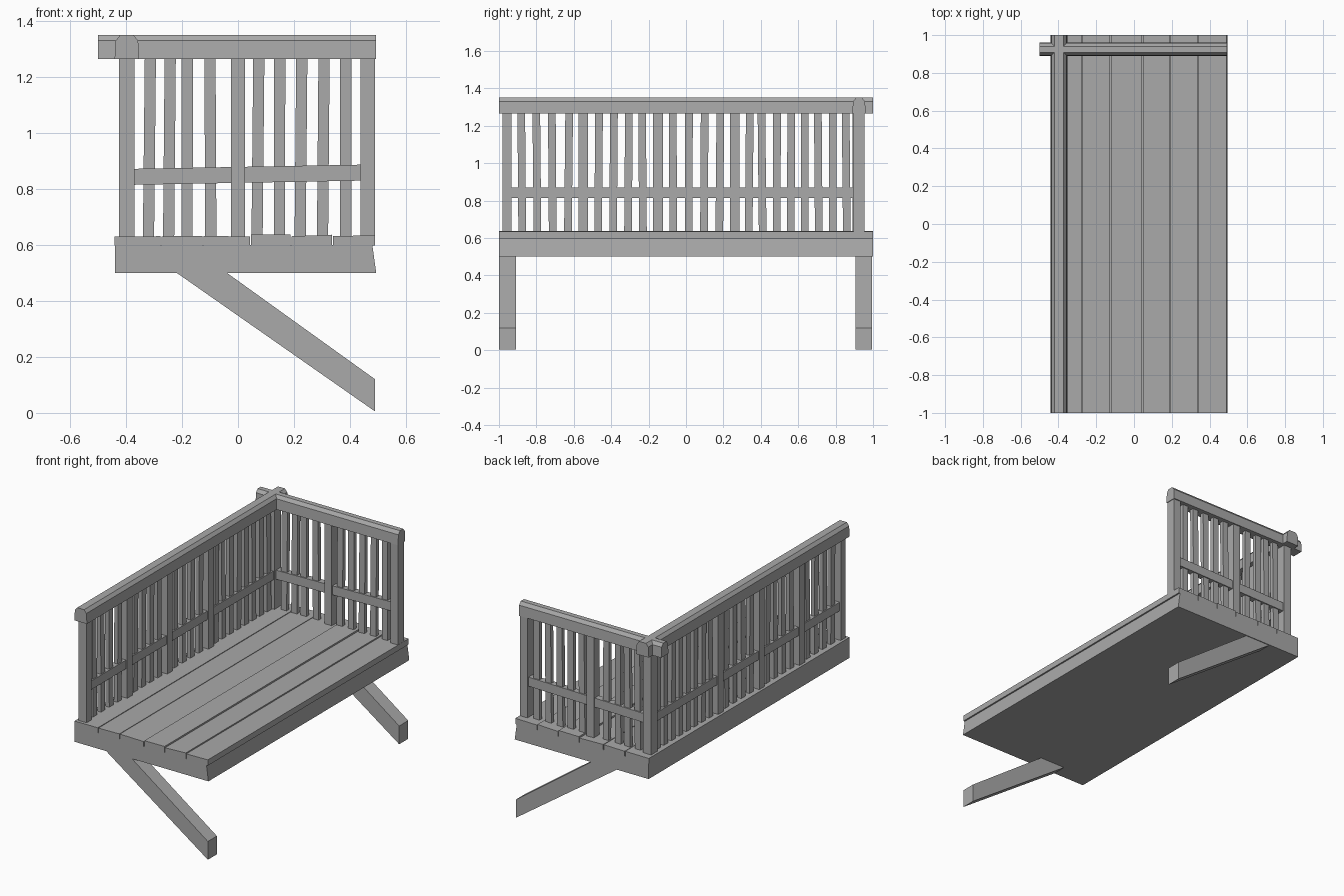
import bpy, bmesh, random
from mathutils import Vector

random.seed(4)
cube = bpy.data.objects.get("Cube")
if cube:
    bpy.data.objects.remove(cube)

grey = bpy.data.materials.new("weathered_grey")
grey.use_nodes = True
grey.diffuse_color = (0.4, 0.4, 0.4, 1)
grey.node_tree.nodes["Principled BSDF"].inputs["Base Color"].default_value = grey.diffuse_color


def prism(name, profile, axis, start, end, shift=(0, 0, 0)):
    """Extrude a profile along x, y or z; shift skews the far end."""
    def place(p, t):
        a, b = p
        return Vector({"x": (t, a, b), "y": (a, t, b), "z": (a, b, t)}[axis])
    bm = bmesh.new()
    near = [bm.verts.new(place(p, start)) for p in profile]
    far = [bm.verts.new(place(p, end) + Vector(shift)) for p in profile]
    bm.faces.new(near)
    bm.faces.new(far[::-1])
    n = len(profile)
    for i in range(n):
        j = (i + 1) % n
        bm.faces.new((near[i], far[i], far[j], near[j]))
    bmesh.ops.recalc_face_normals(bm, faces=bm.faces)
    mesh = bpy.data.meshes.new(name)
    bm.to_mesh(mesh)
    bm.free()
    mesh.materials.append(grey)
    obj = bpy.data.objects.new(name, mesh)
    bpy.context.collection.objects.link(obj)
    return obj


def rect(a, b, c, d):
    return [(a, c), (b, c), (b, d), (a, d)]


def upright(name, x, y, wx, wy, lean=(0, 0)):
    """Vertical timber between the deck and the handrail."""
    prism(name, rect(x - wx / 2, x + wx / 2, y - wy / 2, y + wy / 2),
          "z", 0.615, 1.28, (lean[0], lean[1], 0))


def cap(mid, half):
    """Handrail section with chamfered top corners."""
    side = [(half, 1.265), (half - 0.004, 1.33), (half - 0.02, 1.35)]
    return [(mid + a, z) for a, z in side] + [(mid - a, z) for a, z in side[::-1]]


# Solid platform
prism("platform", [(-0.44, 0.5), (0.494, 0.5), (0.48, 0.6), (-0.44, 0.6)], "y", -1, 1)

# Deck planks, each with slightly uneven height
edges = [-0.443, -0.275, -0.125, 0.045, 0.19, 0.338, 0.492]
for i, (a, b) in enumerate(zip(edges, edges[1:])):
    h1, h2 = (0.633 + random.uniform(-0.004, 0.006) for _ in range(2))
    prism(f"deck_plank_{i + 1}", [(a + 0.002, 0.598), (b - 0.002, 0.598), (b - 0.002, h1), (a + 0.002, h2)],
          "y", -1, 1)

# Slanted braces below the platform
brace = [(0.49, 0.005), (0.49, 0.12), (-0.06, 0.515), (-0.24, 0.515)]
prism("front_brace", brace, "y", -1, -0.91)
prism("back_brace", brace, "y", 0.905, 0.995)

LONG_X, SHORT_Y = -0.397, 0.925

# Handrails crossing at the corner
prism("long_handrail", cap(LONG_X, 0.044), "y", -1, 1)
prism("short_handrail", cap(SHORT_Y, 0.036), "x", -0.5, 0.493)

# Middle rails
prism("long_middle_rail", rect(LONG_X - 0.02, LONG_X + 0.02, 0.815, 0.87), "y", -0.95, 0.9)
prism("short_middle_rail", rect(SHORT_Y - 0.02, SHORT_Y + 0.02, 0.815, 0.872), "x", -0.38, 0.44, (0, 0, 0.015))

# Main posts
upright("corner_post", LONG_X, 0.922, 0.056, 0.064)
upright("long_front_post", LONG_X, -0.957, 0.056, 0.046)
upright("short_end_post", 0.463, SHORT_Y, 0.052, 0.06)
upright("short_middle_post", 0, SHORT_Y, 0.05, 0.056)

# Long side: posts with evenly spaced balusters between them
stops = [-0.957, -0.55, -0.15, 0.26, 0.935]
for k, (a, b) in enumerate(zip(stops, stops[1:])):
    if k:
        upright(f"long_post_{k}", LONG_X, a, 0.056, 0.052)
    count = 4 if k < 3 else 8
    for i in range(count):
        y = a + (b - a) * (i + 1) / (count + 1)
        upright(f"long_baluster_{k + 1}_{i + 1}", LONG_X, y, 0.026, 0.041, (0, random.uniform(-0.008, 0.008)))

# Short side balusters
for i, x in enumerate([-0.32, -0.248, -0.182, -0.097, 0.068, 0.148, 0.222, 0.302, 0.385]):
    upright(f"short_baluster_{i + 1}", x, SHORT_Y, 0.04, 0.026, (random.uniform(-0.008, 0.008), 0))
